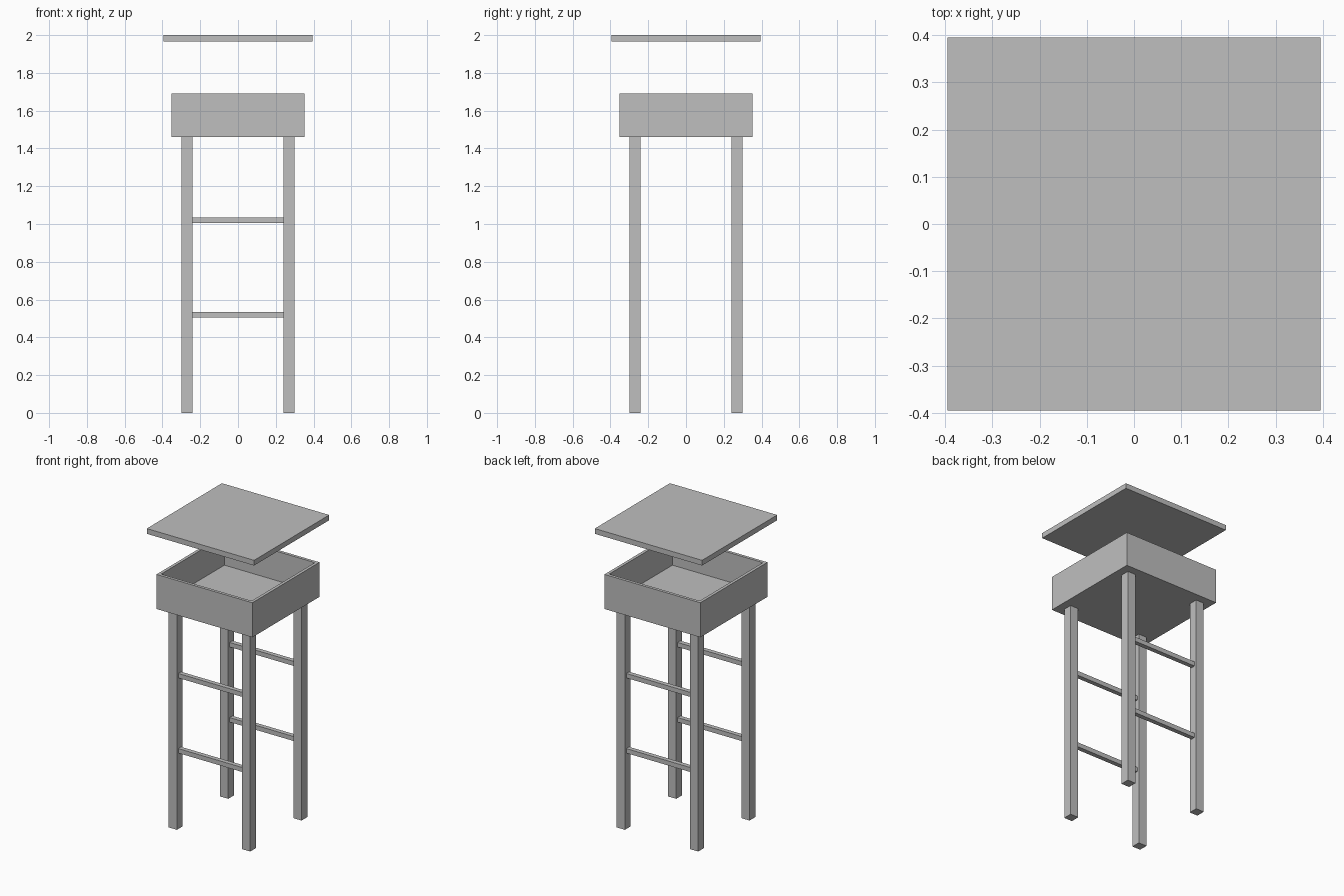
import bpy, bmesh

if "Cube" in bpy.data.objects:
    bpy.data.objects.remove(bpy.data.objects["Cube"])

grey = bpy.data.materials.new("plain grey")
grey.diffuse_color = (0.52, 0.52, 0.52, 1)
grey.use_nodes = True
grey.node_tree.nodes["Principled BSDF"].inputs["Base Color"].default_value = grey.diffuse_color


def finish(name, bm):
    mesh = bpy.data.meshes.new(name)
    bmesh.ops.recalc_face_normals(bm, faces=bm.faces)
    bm.to_mesh(mesh)
    bm.free()
    mesh.materials.append(grey)
    obj = bpy.data.objects.new(name, mesh)
    bpy.context.collection.objects.link(obj)
    return obj


def box_bmesh(lo, hi):
    bm = bmesh.new()
    bmesh.ops.create_cube(bm, size=1)
    for v in bm.verts:
        v.co = [(a + b) / 2 + c * (b - a) for a, b, c in zip(lo, hi, v.co)]
    return bm


def box(name, lo, hi):
    return finish(name, box_bmesh(lo, hi))


# Flat roof panel floating above the tray
box("roof", (-0.395, -0.395, 1.965), (0.395, 0.395, 2.0))

# Open tray: inset the top face and push it down to the floor
WALL, FLOOR_Z = 0.02, 1.495
bm = box_bmesh((-0.353, -0.353, 1.46), (0.353, 0.353, 1.69))
bm.faces.ensure_lookup_table()
top = max(bm.faces, key=lambda f: f.calc_center_median().z)
bmesh.ops.inset_individual(bm, faces=[top], thickness=WALL, use_even_offset=True)
well = bmesh.ops.extrude_discrete_faces(bm, faces=[top])["faces"][0]
for v in well.verts:
    v.co.z = FLOOR_Z
finish("tray", bm)

# Four square legs
for sx, side in ((-1, "left"), (1, "right")):
    for sy, end in ((-1, "front"), (1, "back")):
        x, y = sx * 0.27, sy * 0.27
        box(f"{end}_{side}_leg", (x - 0.03, y - 0.03, 0), (x + 0.03, y + 0.03, 1.46))

# Two ladder rungs between the legs at front and back
for sy, end in ((-1, "front"), (1, "back")):
    for z, level in ((0.52, "lower"), (1.02, "upper")):
        y = sy * 0.27
        box(f"{end}_{level}_rung", (-0.24, y - 0.015, z - 0.015), (0.24, y + 0.015, z + 0.015))
